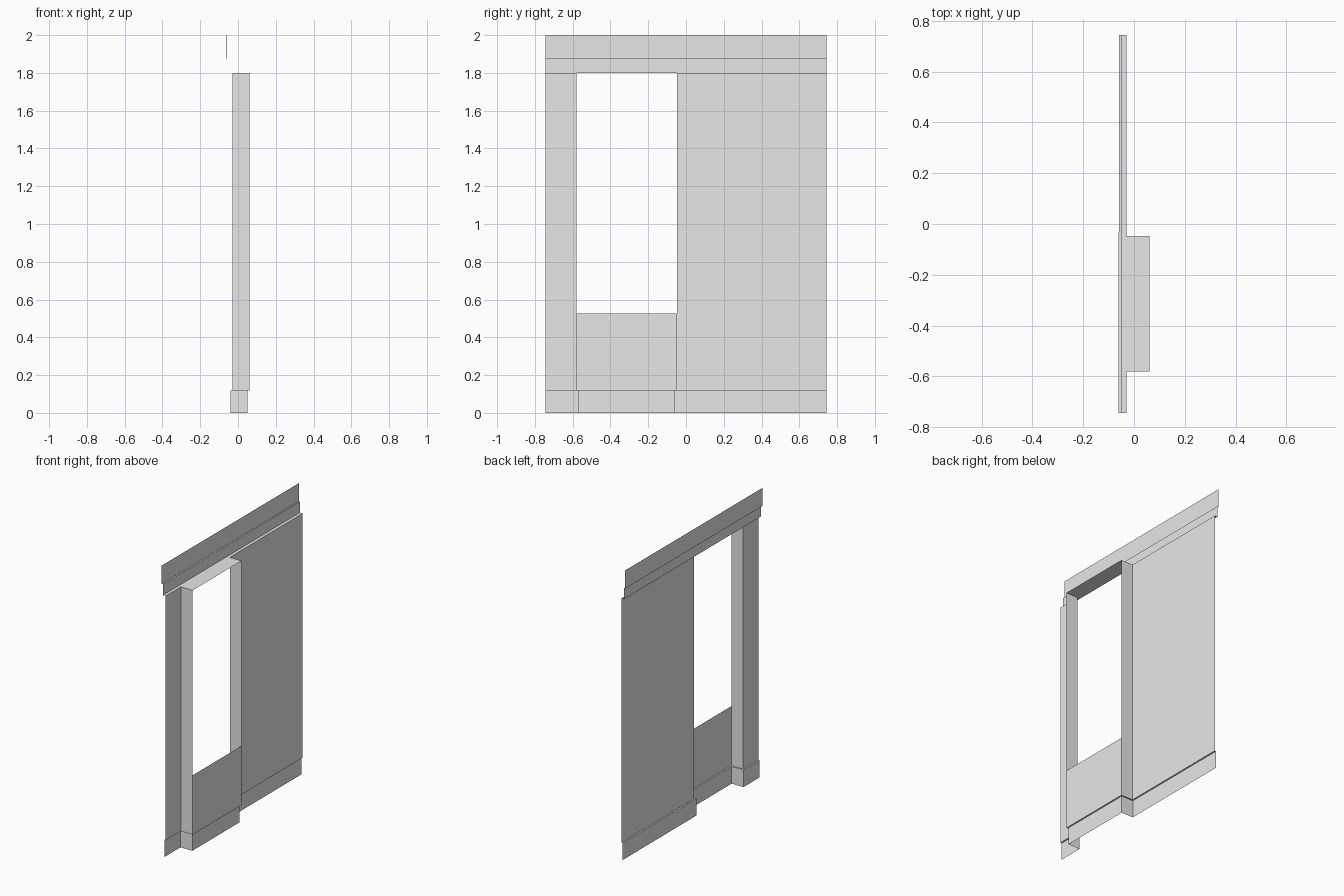
import bpy
import bmesh

if "Cube" in bpy.data.objects:
    bpy.data.objects.remove(bpy.data.objects["Cube"], do_unlink=True)

# One plain plaster colour
plaster = bpy.data.materials.new("plaster_grey")
plaster.use_nodes = True
plaster.diffuse_color = (0.8, 0.8, 0.8, 1)
plaster.node_tree.nodes["Principled BSDF"].inputs["Base Color"].default_value = (0.8, 0.8, 0.8, 1)

HALF = 0.745                      # half of the wall length
WALL_X, BAY_X = -0.029, 0.061     # wall plane and bay plane
BAY_START, BAY_END = -0.58, -0.048
SKIRTING_Z, SILL_Z, HEAD_Z, CORNICE_Z, TOP_Z = 0.118, 0.527, 1.8, 1.875, 2.0
FRIEZE_X, CORNICE_X = -0.05, -0.06


def plan(inset=0.0):
    """Plan outline of the wall with its window bay, stepped in by inset."""
    x, bay = WALL_X - inset, BAY_X - inset
    a, b = BAY_START + inset, BAY_END - inset
    return [(x, -HALF), (x, a), (bay, a), (bay, b), (x, b), (x, HALF)]


def line(x, tilt=0.0):
    return [(x - tilt, -HALF), (x + tilt, HALF)]


def loft(name, rows, segments=None):
    """Sheet through plan outlines, each given as (outline, height)."""
    bm = bmesh.new()
    grid = [[bm.verts.new((x, y, z)) for x, y in path] for path, z in rows]
    for low, high in zip(grid, grid[1:]):
        for i in segments or range(len(low) - 1):
            bm.faces.new((low[i], low[i + 1], high[i + 1], high[i]))
    loose = [v for v in bm.verts if not v.link_faces]
    bmesh.ops.delete(bm, geom=loose, context="VERTS")
    mesh = bpy.data.meshes.new(name)
    bm.to_mesh(mesh)
    bm.free()
    mesh.materials.append(plaster)
    obj = bpy.data.objects.new(name, mesh)
    bpy.context.collection.objects.link(obj)


outer, inner = plan(), plan(0.01)

# Skirting with the small overhang above it
loft("skirting", [(inner, 0), (inner, SKIRTING_Z), (outer, SKIRTING_Z)])

# Wall faces and bay jambs, full height
loft("wall_panels", [(outer, SKIRTING_Z), (outer, HEAD_Z)], [0, 4])
loft("bay_jambs", [(outer, SKIRTING_Z), (outer, HEAD_Z)], [1, 3])

# Low panel below the window opening
loft("under_window_panel", [(outer, SKIRTING_Z), (outer, SILL_Z)], [2])

# Ceiling of the bay
loft("bay_soffit", [([(BAY_X, BAY_START), (BAY_X, BAY_END)], HEAD_Z),
                    ([(WALL_X, BAY_START), (WALL_X, BAY_END)], HEAD_Z)])

# Stepped frieze and cornice, with a ledge at each step
cornice = line(CORNICE_X, 0.0015)
loft("frieze", [(line(WALL_X), HEAD_Z), (line(FRIEZE_X), HEAD_Z), (line(FRIEZE_X), CORNICE_Z)])
loft("cornice", [(line(FRIEZE_X), CORNICE_Z), (cornice, CORNICE_Z), (cornice, TOP_Z)])
